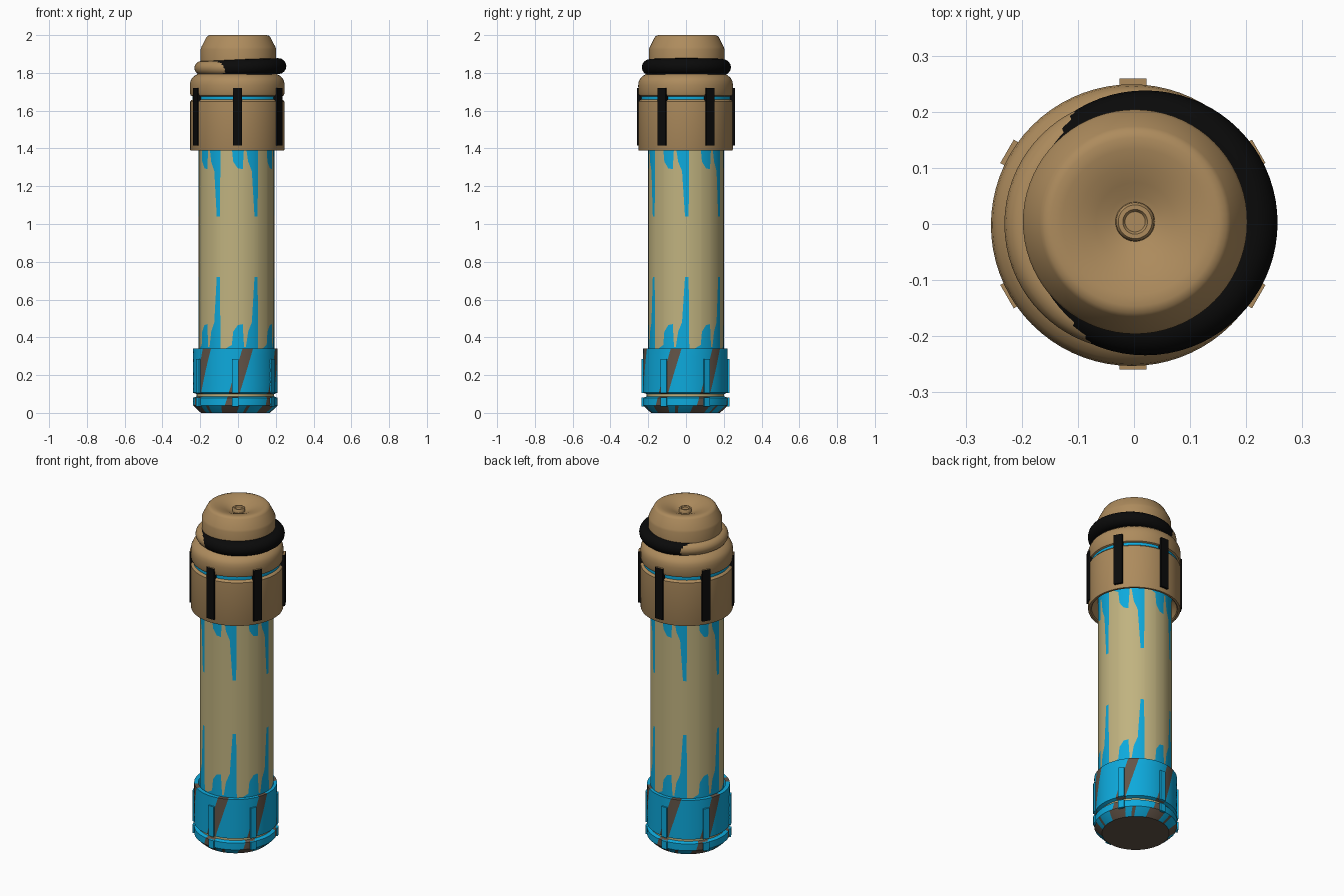
import bpy, bmesh, math

if "Cube" in bpy.data.objects:
    bpy.data.objects.remove(bpy.data.objects["Cube"])

# Flat colours
COLOURS = {
    "tan": (0.42, 0.26, 0.11),
    "pale_sand": (0.53, 0.45, 0.215),
    "bright_blue": (0.004, 0.40, 0.72),
    "dark_brown": (0.125, 0.09, 0.065),
    "black": (0.003, 0.003, 0.003),
}
MATS = []
for cname, c in COLOURS.items():
    m = bpy.data.materials.new(cname)
    m.diffuse_color = (*c, 1)
    m.use_nodes = True
    m.node_tree.nodes["Principled BSDF"].inputs["Base Color"].default_value = m.diffuse_color
    MATS.append(m)
TAN, SAND, BLUE, BROWN, BLACK = range(5)


def finish(name, bm, loc=(0, 0, 0), smooth=35):
    bmesh.ops.remove_doubles(bm, verts=bm.verts, dist=1e-5)
    me = bpy.data.meshes.new(name)
    bm.to_mesh(me)
    bm.free()
    for m in MATS:
        me.materials.append(m)
    ob = bpy.data.objects.new(name, me)
    ob.location = loc
    bpy.context.collection.objects.link(ob)
    if smooth:
        bpy.ops.object.select_all(action='DESELECT')
        ob.select_set(True)
        bpy.context.view_layer.objects.active = ob
        bpy.ops.object.shade_smooth_by_angle(angle=math.radians(smooth))
    return ob


def skin(name, angles, rows, point, rule, loc, wrap_rows=False):
    """Closed ring of columns; point(angle, row) gives (r, z, angle)."""
    bm = bmesh.new()
    grid = []
    for a in angles:
        col = []
        for j in range(rows):
            r, z, t = point(a, j)
            t = math.radians(t)
            col.append(bm.verts.new((r * math.cos(t), r * math.sin(t), z)))
        grid.append(col)
    n = len(angles)
    for i in range(n):
        for j in range(rows if wrap_rows else rows - 1):
            a, b, k = grid[i], grid[(i + 1) % n], (j + 1) % rows
            f = bm.faces.new((a[j], b[j], b[k], a[k]))
            f.material_index = rule(i, j)
    return finish(name, bm, loc)


def lathe(name, prof, rule, loc, n=72, twist=0, wrap=False):
    ang = [360 * i / n for i in range(n)]
    return skin(name, ang, len(prof),
                lambda a, j: (prof[j][0], prof[j][1], a + twist * prof[j][1]),
                rule, loc, wrap)


def torus(name, R, r, colour, loc, tilt=0):
    prof = [(R + r * math.cos(math.tau * k / 16), r * math.sin(math.tau * k / 16))
            for k in range(16)]
    ob = lathe(name, prof, lambda i, j: colour, loc, wrap=True)
    ob.rotation_euler[1] = tilt


def ribs(name, r, depth, width, z0, z1, side, top, loc):
    # Six upright ribs, one every 60 degrees
    for k in range(6):
        bm = bmesh.new()
        bmesh.ops.create_cube(bm, size=1)
        t = math.radians(30 + 60 * k)
        for f in bm.faces:
            f.material_index = top if f.normal.z > 0.5 else side
        for v in bm.verts:
            x, y = r - depth / 2 + v.co.x * depth, v.co.y * width
            v.co = (x * math.cos(t) - y * math.sin(t),
                    x * math.sin(t) + y * math.cos(t),
                    z0 + (v.co.z + 0.5) * (z1 - z0))
        finish(f"{name}_{k + 1}", bm, loc, smooth=0)


# Tube: blue spikes run in from both ends; the pattern repeats every 60 degrees
SPIKE = [(0, .72), (4, .72), (5, .34), (13, .34), (23, .36), (25, .43), (32, .465),
         (39.5, .47), (41.5, .35), (44.5, .35), (48, .43), (54, .48), (58.5, .72)]
angles, height = [], {}
for k in range(6):
    for a, h in SPIKE:
        angles.append(a + 60 * k)
        height[a + 60 * k] = h


def tube_point(a, j):
    h = height[a]
    return 0.2, (0.28, h, 1.76 - h, 1.46)[j], a


skin("tube", angles, 4, tube_point,
     lambda i, j: SAND if j == 1 else BLUE, (-0.008, 0, 0))

# Lower cap: blue with slanted brown streaks (columns twist with height)
cap = [(0, 0), (0.182, 0), (0.205, 0.02), (0.224, 0.04), (0.224, 0.08),
       (0.205, 0.087), (0.205, 0.1), (0.224, 0.107), (0.224, 0.34), (0.2, 0.34)]
# extra rows keep the twisted wall round
wall = [(0.224, 0.107 + 0.233 * k / 6) for k in range(1, 6)]
cap[8:8] = wall


def cap_rule(i, j):
    c = i % 12
    if j == 0:
        return BROWN
    if j == 5:
        return SAND
    if j < 3:
        return BROWN if c in (2, 3, 4, 5, 6, 9) else BLUE
    return BROWN if c in (3, 4, 5) else BLUE


# streak centre sits near -32 degrees at z 0.1 and -13 degrees at z 0.34
low = lathe("lower_cap", cap, cap_rule, (-0.014, -0.003, 0), twist=80)
low.rotation_euler[2] = math.radians(-2.5)
ribs("lower_cap_rib", 0.232, 0.02, 0.034, 0.105, 0.285, BLUE, BLUE, (-0.014, -0.003, 0))
ribs("lower_cap_foot", 0.232, 0.02, 0.034, 0.035, 0.082, BLUE, BLUE, (-0.014, -0.003, 0))

# Upper collar with a blue groove and a rounded shoulder
collar = [(0.2, 1.45), (0.222, 1.43), (0.23, 1.395), (0.236, 1.39), (0.248, 1.39),
          (0.25, 1.395), (0.25, 1.648), (0.244, 1.655), (0.236, 1.658), (0.236, 1.676),
          (0.246, 1.68), (0.25, 1.69), (0.251, 1.735), (0.248, 1.755), (0.24, 1.772),
          (0.225, 1.785), (0.208, 1.795), (0.19, 1.80)]
lathe("upper_collar", collar, lambda i, j: BLUE if j == 8 else TAN, (-0.004, -0.002, 0))
ribs("collar_rib", 0.259, 0.025, 0.048, 1.415, 1.72, BLACK, TAN, (-0.002, 0, 0))

# Off-centre black seal, sinking into a tan ring on the left
torus("tan_ring", 0.188, 0.037, TAN, (-0.006, 0, 1.826))
torus("black_seal", 0.194, 0.042, BLACK, (0.02, 0.002, 1.83), tilt=-0.03)

# Push button: bevelled rim, dished top, small stepped nub
button = [(0.195, 1.78), (0.2, 1.80), (0.2, 1.925), (0.196, 1.937), (0.17, 1.988),
          (0.163, 1.996), (0.15, 2.0), (0.13, 1.998), (0.1, 1.99), (0.07, 1.978),
          (0.045, 1.966), (0.035, 1.963), (0.034, 1.978), (0.03, 1.983), (0.022, 1.983),
          (0.018, 1.977), (0, 1.977)]
lathe("button", button, lambda i, j: TAN, (0.002, 0.004, 0))
